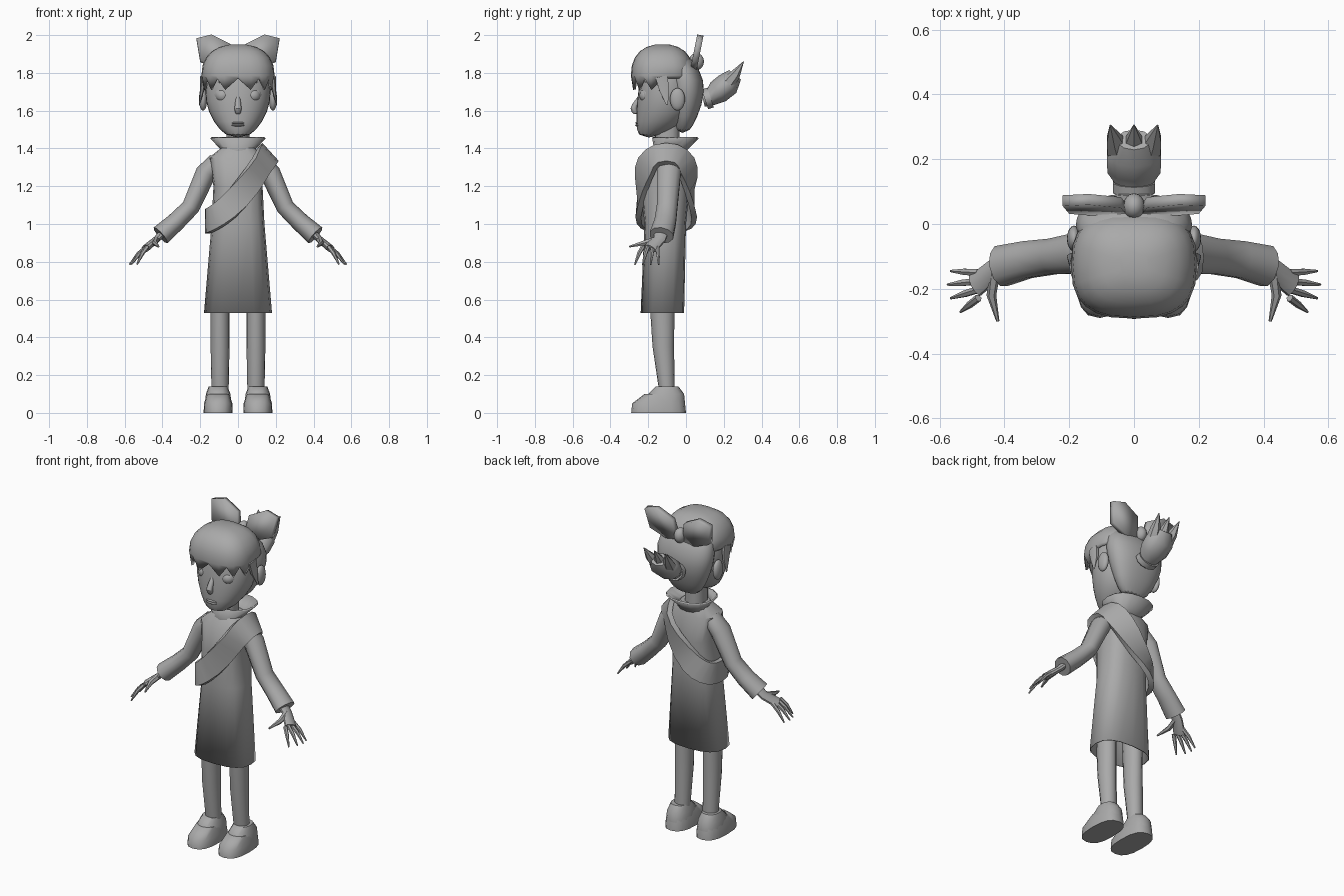
import bpy
import bmesh
import math
from mathutils import Vector

if "Cube" in bpy.data.objects:
    bpy.data.objects.remove(bpy.data.objects["Cube"])

SIDES = (("left_", 1), ("right_", -1))
FORWARD, SIDEWAYS, UP = Vector((0, 1, 0)), Vector((1, 0, 0)), Vector((0, 0, 1))

shade = .4
grey = bpy.data.materials.new("plain grey")
grey.use_nodes = True
grey.diffuse_color = (shade, shade, shade, 1)
principled = grey.node_tree.nodes["Principled BSDF"]
principled.inputs["Base Color"].default_value = grey.diffuse_color


def finish(name, bm, angle=50, smooth=False, thickness=0, offset=-1):
    """Turn a bmesh into a shaded object with its modifiers."""
    bmesh.ops.recalc_face_normals(bm, faces=bm.faces)
    mesh = bpy.data.meshes.new(name)
    bm.to_mesh(mesh)
    bm.free()
    mesh.materials.append(grey)
    part = bpy.data.objects.new(name, mesh)
    bpy.context.collection.objects.link(part)
    bpy.ops.object.select_all(action="DESELECT")
    part.select_set(True)
    bpy.context.view_layer.objects.active = part
    bpy.ops.object.shade_smooth_by_angle(angle=math.radians(angle))
    if thickness:
        solidify = part.modifiers.new("thickness", "SOLIDIFY")
        solidify.thickness = thickness
        solidify.offset = offset
    if smooth:
        part.modifiers.new("smooth form", "SUBSURF")


def bridge(rings, close_start=True, close_end=True, loop=False):
    """Skin a list of equal point rings."""
    bm = bmesh.new()
    rows = [[bm.verts.new(point) for point in ring] for ring in rings]
    count = len(rows[0])
    pairs = list(zip(rows, rows[1:]))
    if loop:
        pairs.append((rows[-1], rows[0]))
    for lower, upper in pairs:
        for i in range(count):
            j = (i + 1) % count
            bm.faces.new((lower[i], lower[j], upper[j], upper[i]))
    if close_start:
        bm.faces.new(rows[0])
    if close_end:
        bm.faces.new(rows[-1])
    return bm


def power(value, exponent):
    return math.copysign(abs(value) ** (2 / exponent), value)


def rounded(turn, half_width, half_depth, exponent):
    """Point on a rounded box outline."""
    return (half_width * power(math.cos(turn), exponent),
            half_depth * power(math.sin(turn), exponent))


def stack(levels, sides=16, exponent=2.3, centre=0):
    """Horizontal rings from (height, middle y, half depth, half width)."""
    rings = []
    for height, middle, depth, width in levels:
        outline = [rounded(math.tau * i / sides, width, depth, exponent) for i in range(sides)]
        rings.append([(centre + x, middle + y, height) for x, y in outline])
    return rings


def tube(path, across=FORWARD, flat=1, sides=10, mirror=1):
    """Rings along (x, y, z, radius), widened by flat in the across direction."""
    points = [Vector(stop[:3]) for stop in path]
    last = len(points) - 1
    rings = []
    for i, point in enumerate(points):
        along = (points[min(i + 1, last)] - points[max(i - 1, 0)]).normalized()
        wide = (across - along * across.dot(along)).normalized()
        thin = along.cross(wide)
        radius = path[i][-1]
        ring = []
        for k in range(sides):
            turn = math.tau * k / sides
            spot = point + radius * (thin * math.cos(turn) + wide * flat * math.sin(turn))
            ring.append((spot.x * mirror, spot.y, spot.z))
        rings.append(ring)
    return bridge(rings)


def ball(name, centre, radii):
    bm = bmesh.new()
    bmesh.ops.create_uvsphere(bm, u_segments=16, v_segments=10, radius=1)
    bmesh.ops.scale(bm, vec=radii, verts=bm.verts)
    bmesh.ops.translate(bm, vec=centre, verts=bm.verts)
    finish(name, bm)


# Dress, neck and flared collar
dress = stack([(.53, -.125, .115, .18), (1, -.11, .11, .14), (1.2, -.11, .13, .13),
               (1.35, -.1, .105, .155), (1.41, -.09, .07, .08)], exponent=2.6)
finish("dress", bridge(dress, close_start=False), angle=35, thickness=.006)
neck = stack([(1.36, -.1, .065, .06), (1.56, -.1, .065, .06)])
finish("neck", bridge(neck))
collar = stack([(1.36, -.1, .08, .1), (1.4, -.08, .08, .085), (1.46, -.055, .115, .14)])
finish("collar", bridge(collar, close_start=False, close_end=False), thickness=.01)

# Sash over the left shoulder to the right hip
line = []
for i in range(24):
    x, y = rounded(math.tau * i / 24, 1, .14, 2.6)
    line.append(Vector((.165 * x, y - .105, 1.14 + .18 * x + .055 * x * x)))
rings = []
for i, point in enumerate(line):
    along = (line[(i + 1) % len(line)] - line[i - 1]).normalized()
    out = Vector((point.x, point.y + .1, max(0, point.z - 1.3) * 2))
    out = (out - along * out.dot(along)).normalized()
    half = along.cross(out) * .064
    outer, inner = point + out * .01, point - out * .02
    rings.append([outer + half, outer - half, inner - half, inner + half])
finish("sash", bridge(rings, close_start=False, close_end=False, loop=True), angle=40)

for label, side in SIDES:
    # Arm and hand
    sleeve = [(.11, -.09, 1.33, .05), (.17, -.09, 1.27, .055), (.25, -.1, 1.09, .048),
              (.33, -.11, 1.01, .05), (.41, -.13, .94, .055)]
    finish(label + "sleeve", tube(sleeve, flat=1.2, mirror=side))
    palm = [(.39, -.13, .96, .02), (.43, -.14, .92, .018), (.49, -.19, .87, .02)]
    finish(label + "palm", tube(palm, flat=1.9, mirror=side))
    for k, finger in enumerate(("little", "ring", "middle", "index")):
        root = Vector((.48, -.15 - .026 * k, .88))
        tip = Vector((.575 - .01 * (k - 1) ** 2, -.145 - .042 * k, .785))
        knuckle = root.lerp(tip, .5) + UP * .01
        path = [(*root, .012), (*knuckle, .011), (*tip, .004)]
        finish(label + finger + "_finger", tube(path, sides=6, mirror=side))
    thumb = [(.43, -.15, .92, .018), (.44, -.22, .9, .015), (.42, -.3, .88, .005)]
    finish(label + "thumb", tube(thumb, across=UP, sides=6, mirror=side))

    # Leg and shoe
    leg = [(.1, -.1, .04, .045), (.35, -.12, .057, .05), (.7, -.13, .07, .05)]
    finish(label + "leg", bridge(stack(leg, exponent=2, centre=.095 * side)))
    shoe = [(0, -.145, .145, .077), (.05, -.145, .14, .075), (.1, -.12, .1, .06)]
    finish(label + "shoe", bridge(stack(shoe, exponent=2.6, centre=.105 * side)))
    upper = [(.05, -.11, .105, .07), (.1, -.105, .095, .065), (.14, -.1, .06, .05)]
    finish(label + "shoe_upper", bridge(stack(upper, centre=.105 * side)))

    # Eye, ear, brow and side lock
    ball(label + "eye", (.08 * side, -.207, 1.68), (.04, .04, .038))
    ball(label + "eyelid", (.08 * side, -.2, 1.685), (.047, .036, .046))
    ball(label + "ear", (.185 * side, -.045, 1.66), (.022, .04, .06))
    brow = [(.04, -.24, 1.74, .005), (.08, -.23, 1.755, .006), (.12, -.2, 1.745, .005)]
    finish(label + "eyebrow", tube(brow, sides=6, mirror=side))
    lock = [(.185, -.13, 1.78, .015), (.19, -.115, 1.71, .012), (.205, -.1, 1.63, .002)]
    finish(label + "side_lock", tube(lock, flat=2.5, sides=6, mirror=side))

# Head, nose and lips
head = stack([(1.455, -.2, .06, .06), (1.54, -.13, .135, .135), (1.64, -.11, .155, .18),
              (1.8, -.1, .145, .18), (1.9, -.09, .1, .12)], exponent=2.1)
finish("head", bridge(head), smooth=True)
nose = [(0, -.23, 1.7, .01), (0, -.255, 1.65, .014), (0, -.285, 1.61, .022), (0, -.26, 1.58, .015)]
finish("nose", tube(nose, across=SIDEWAYS), smooth=True)
for name, height in (("upper_lip", 1.535), ("lower_lip", 1.523)):
    ball(name, (0, -.255, height), (.034, .014, .007))

# Back hair, then the front cap with its ragged fringe
back_hair = stack([(1.48, -.02, .035, .07), (1.56, 0, .06, .13), (1.7, .01, .1, .187),
                   (1.82, -.01, .09, .185), (1.92, -.07, .06, .1)])
finish("back_hair", bridge(back_hair), smooth=True)
sides, dome_rows = 24, 6
rings = []
for row in range(dome_rows + 1):
    fringe = row == dome_rows
    rise = math.radians(10 + 16 * min(row, dome_rows - 1))
    spread = .95 if fringe else power(math.sin(rise), 2.4)
    ring = []
    for i in range(sides):
        turn = math.tau * i / sides
        x, y = rounded(turn, .194 * spread, .167 * spread, 2.7)
        height = 1.785 + .167 * power(math.cos(rise), 2.3)
        if fringe:
            height = 1.77 - (.06 if i % 2 and y < 0 else 0)
        ring.append((x, y - .125, height))
    rings.append(ring)
finish("front_hair", bridge(rings, close_end=False), thickness=.014)

# Ponytail with tie and three tips
ponytail = [(0, .09, 1.66, .04), (0, .13, 1.67, .045), (0, .17, 1.7, .064),
            (0, .22, 1.74, .065), (0, .26, 1.79, .04)]
finish("ponytail", tube(ponytail, across=SIDEWAYS, flat=1.35))
tie = [(0, .1, 1.66, .055), (0, .13, 1.67, .055)]
finish("hair_tie", tube(tie, across=SIDEWAYS, flat=1.25))
for name, k in (("right", -1), ("middle", 0), ("left", 1)):
    tip = [(.045 * k, .21, 1.73, .04), (.06 * k, .26, 1.79, .028), (.073 * k, .305, 1.86, .002)]
    finish(name + "_ponytail_tip", tube(tip, across=SIDEWAYS, sides=6))

# Bow on the crown
outline = [(.02, 1.83), (.04, 1.95), (.14, 2), (.22, 1.98), (.2, 1.86), (.1, 1.82)]
for label, side in SIDES:
    bm = bmesh.new()
    bm.faces.new([bm.verts.new((x * side, .04 + (z - 1.82) * .2, z)) for x, z in outline])
    finish(label + "bow_loop", bm, thickness=.034, offset=0)
ball("bow_knot", (0, .055, 1.86), (.034, .04, .045))
